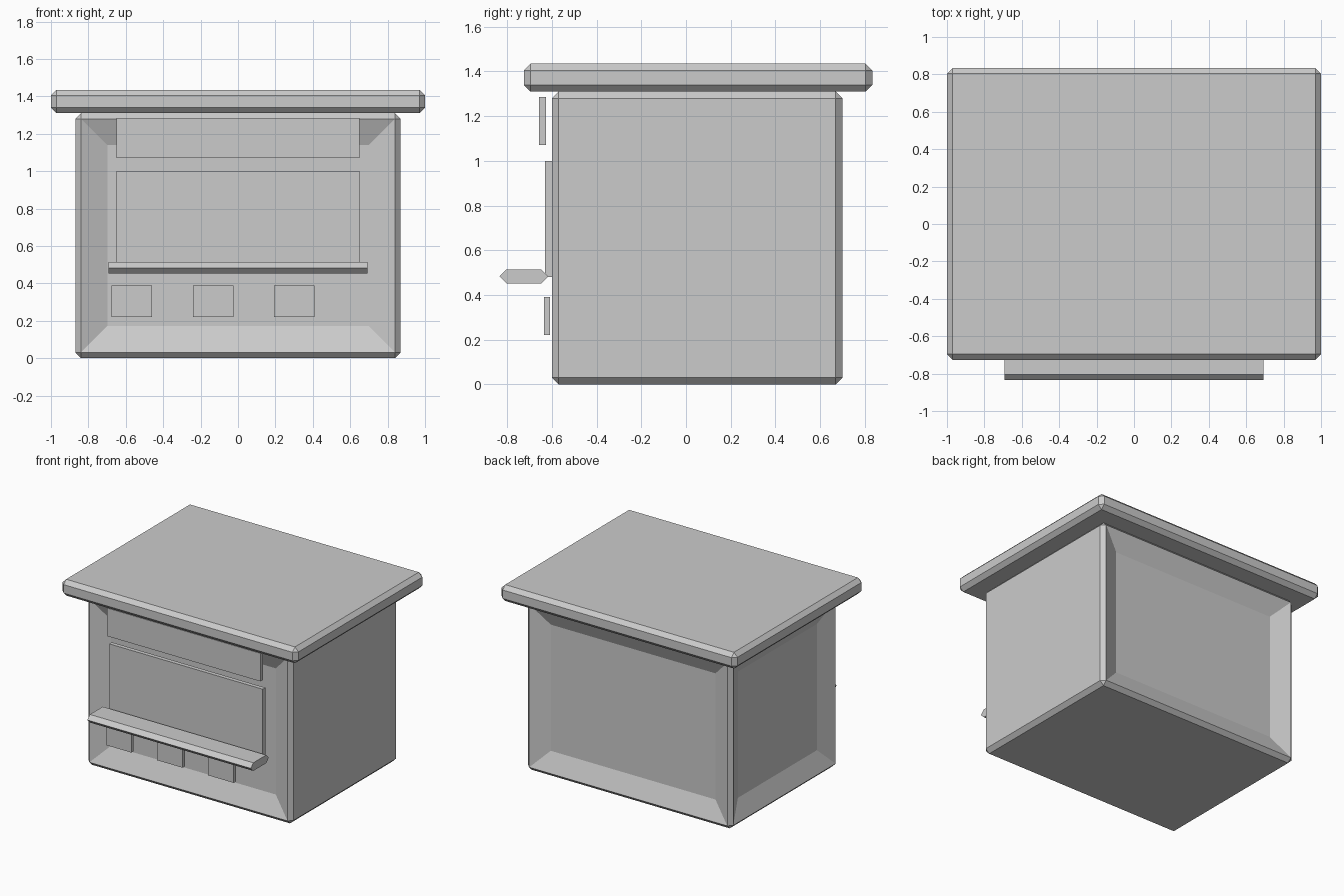
import bpy, bmesh
from mathutils import Vector

if "Cube" in bpy.data.objects:
    bpy.data.objects.remove(bpy.data.objects["Cube"])

grey = bpy.data.materials.new("plain grey")
grey.diffuse_color = (0.6, 0.6, 0.6, 1)
grey.use_nodes = True
grey.node_tree.nodes["Principled BSDF"].inputs["Base Color"].default_value = grey.diffuse_color


def finish(bm, name):
    bmesh.ops.recalc_face_normals(bm, faces=bm.faces)
    mesh = bpy.data.meshes.new(name)
    bm.to_mesh(mesh)
    bm.free()
    mesh.materials.append(grey)
    obj = bpy.data.objects.new(name, mesh)
    bpy.context.collection.objects.link(obj)
    return obj


def box(lo, hi, chamfer=0.0):
    lo, hi = Vector(lo), Vector(hi)
    bm = bmesh.new()
    bmesh.ops.create_cube(bm, size=1)
    for v in bm.verts:
        v.co = (lo + hi) / 2 + v.co * (hi - lo)
    if chamfer:
        bmesh.ops.bevel(bm, geom=bm.edges[:], offset=chamfer, segments=1,
                        affect='EDGES', profile=0.5)
    return bm


# Body: chamfered box with sloped recesses on the front, back and left
body = box((-0.87, -0.6, 0), (0.87, 0.7, 1.31), 0.03)
for direction in (Vector((0, -1, 0)), Vector((0, 1, 0)), Vector((-1, 0, 0))):
    body.normal_update()
    panel = max(body.faces, key=lambda f: f.normal.dot(direction) * f.calc_area())
    bmesh.ops.inset_region(body, faces=[panel], thickness=0.2, depth=0)
    for v in panel.verts:
        v.co -= direction * 0.06
finish(body, "body")

# Overhanging slab roof
finish(box((-1, -0.726, 1.31), (1, 0.834, 1.435), 0.03), "roof")

# Sign board and serving window
finish(box((-0.65, -0.657, 1.07), (0.65, -0.626, 1.285)), "sign_board")
finish(box((-0.65, -0.63, 0.48), (0.65, -0.598, 1.0)), "serving_window")

# Counter shelf: pointed-edge profile drawn along x
profile = [(-0.835, 0.483), (-0.804, 0.514), (-0.648, 0.514),
           (-0.617, 0.483), (-0.648, 0.452), (-0.804, 0.452)]
shelf = bmesh.new()
end = shelf.faces.new([shelf.verts.new((-0.693, y, z)) for y, z in profile])
side = bmesh.ops.extrude_face_region(shelf, geom=[end], use_keep_orig=True)
bmesh.ops.translate(shelf, vec=(1.386, 0, 0),
                    verts=[g for g in side["geom"] if isinstance(g, bmesh.types.BMVert)])
finish(shelf, "counter_shelf")

# Three small plaques below the counter
for i, x in enumerate((-0.567, -0.133, 0.301)):
    finish(box((x - 0.108, -0.636, 0.22), (x + 0.108, -0.608, 0.39)), f"plaque_{i + 1}")
